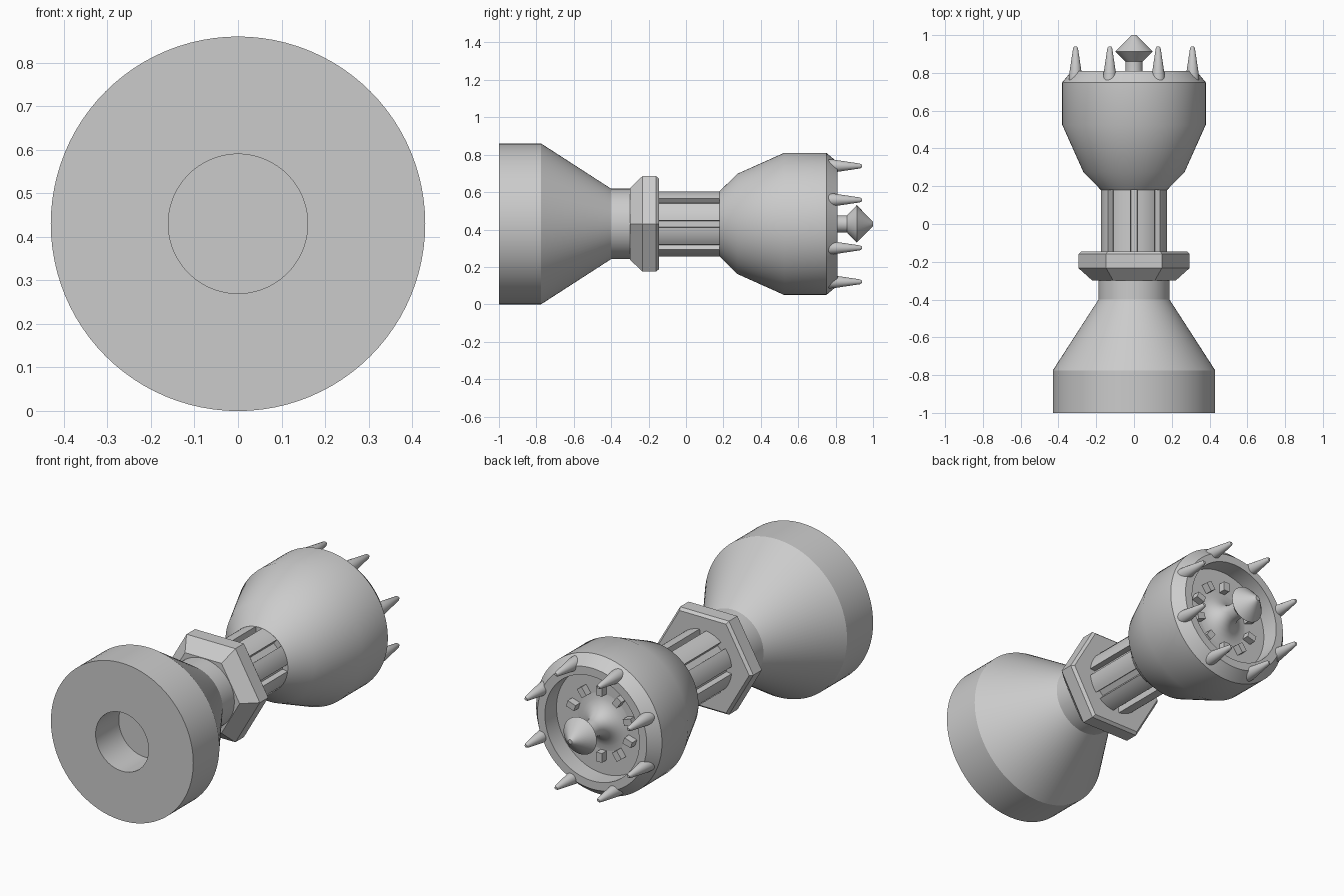
import bpy
import bmesh
from math import sin, cos, pi, radians
from mathutils import Matrix, Vector

AXIS_Z = 0.43

cube = bpy.data.objects.get("Cube")
if cube:
    bpy.data.objects.remove(cube, do_unlink=True)

# One plain grey material
grey = bpy.data.materials.new("plain grey")
grey.use_nodes = True
colour = (0.6, 0.6, 0.6, 1.0)
grey.diffuse_color = colour
bsdf = next(n for n in grey.node_tree.nodes if n.type == "BSDF_PRINCIPLED")
bsdf.inputs["Base Color"].default_value = colour


def finish(name, bm, smooth=True):
    """Turn a bmesh into a named, coloured object."""
    bmesh.ops.recalc_face_normals(bm, faces=bm.faces[:])
    mesh = bpy.data.meshes.new(name)
    bm.to_mesh(mesh)
    bm.free()
    mesh.materials.append(grey)
    obj = bpy.data.objects.new(name, mesh)
    bpy.context.collection.objects.link(obj)
    if smooth:
        bpy.ops.object.select_all(action="DESELECT")
        obj.select_set(True)
        bpy.context.view_layer.objects.active = obj
        bpy.ops.object.shade_smooth_by_angle(angle=radians(30))
    return obj


def circle(sides):
    return [(cos(2 * pi * i / sides), sin(2 * pi * i / sides)) for i in range(sides)]


def loft(name, outline, profile, centre=(0, AXIS_Z), smooth=True):
    """Sweep an outline along y, scaled by each (radius, y) of the profile."""
    bm = bmesh.new()
    rings = [[bm.verts.new((centre[0] + x * r, y, centre[1] + z * r))
              for x, z in outline] for r, y in profile]
    n = len(outline)
    for a, b in zip(rings, rings[1:]):
        for i in range(n):
            j = (i + 1) % n
            bm.faces.new((a[i], a[j], b[j], b[i]))
    bm.faces.new(rings[0])
    bm.faces.new(rings[-1])
    return finish(name, bm, smooth)


ROUND = circle(96)

# Flared base with a blind hole in its front
loft("base", ROUND, [(0.16, -0.80), (0.16, -1.0), (0.43, -1.0),
                     (0.43, -0.775), (0.188, -0.40), (0.188, -0.28)])

# Bevelled hexagonal collar
loft("hex_collar", circle(6), [(0.22, -0.30), (0.295, -0.233),
                               (0.295, -0.16), (0.28, -0.145)], smooth=False)

# Splined shaft: an outline with straight-sided grooves
GROOVES = 8
spline = []
for k in range(GROOVES):
    mid = 2 * pi * k / GROOVES
    half, depth = 0.11, 0.82
    spline += [(depth * cos(mid - half), depth * sin(mid - half)),
               (depth * cos(mid + half), depth * sin(mid + half))]
    for s in range(7):
        a = mid + half + (2 * pi / GROOVES - 2 * half) * s / 6
        spline.append((cos(a), sin(a)))
loft("splined_shaft", spline, [(0.175, -0.16), (0.175, 0.20)])

# Cup-shaped head with a chamfered rim and a shallow recess
FLOOR = 0.71
loft("head", ROUND, [(0.175, 0.18), (0.268, 0.275), (0.38, 0.525), (0.38, 0.75),
                     (0.33, 0.81), (0.285, 0.81), (0.285, FLOOR)])

# Spindle with a trumpet-shaped foot and a double-cone tip
foot = [(0.045 + 0.11 * (1 - sin(t * pi / 12)), FLOOR + 0.1 * (1 - cos(t * pi / 12)))
        for t in range(7)]
loft("spindle", circle(48), foot + [(0.045, 0.86), (0.10, 0.913),
                                    (0.015, 0.997), (0.012, 1.0)])

# Ring of small blocks on the recess floor
bm = bmesh.new()
TEETH = 10
for k in range(TEETH):
    turn = Matrix.Rotation(2 * pi * (k + 0.5) / TEETH, 4, "Y")
    place = (Matrix.Translation((0, FLOOR + 0.015, AXIS_Z)) @ turn
             @ Matrix.Translation((0.18, 0, 0))
             @ Matrix.Diagonal(Vector((0.05, 0.05, 0.035, 1))))
    bmesh.ops.create_cube(bm, size=1, matrix=place)
finish("recess_teeth", bm, smooth=False)

# Tapered spikes around the rim
SPIKES = 8
for k in range(SPIKES):
    a = 2 * pi * (k + 0.5) / SPIKES
    loft(f"spike_{k + 1}", circle(24),
         [(0.036, 0.74), (0.034, 0.79), (0.013, 0.93), (0.007, 0.94)],
         centre=(0.335 * cos(a), AXIS_Z + 0.335 * sin(a)))
